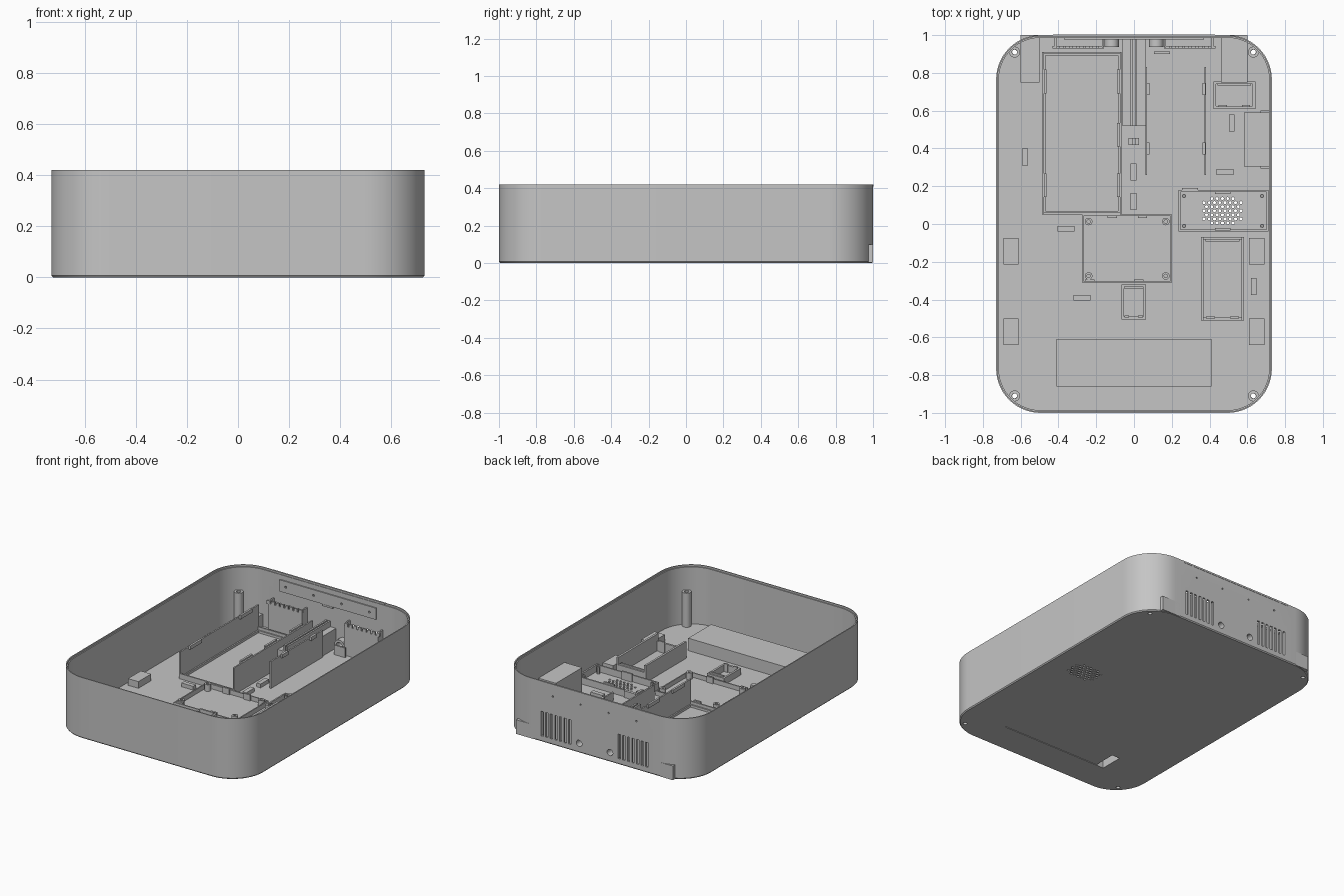
import bpy, bmesh, math
from mathutils import Matrix, Vector

if "Cube" in bpy.data.objects:
    bpy.data.objects.remove(bpy.data.objects["Cube"])

HX, HY, R, H, FLOOR, WALL = 0.73, 1.0, 0.235, 0.42, 0.014, 0.014

plastic = bpy.data.materials.new("grey plastic")
plastic.diffuse_color = (0.56, 0.56, 0.56, 1)
plastic.use_nodes = True
plastic.node_tree.nodes["Principled BSDF"].inputs["Base Color"].default_value = plastic.diffuse_color


def finish(bm, name, smooth=False):
    bmesh.ops.recalc_face_normals(bm, faces=bm.faces)
    me = bpy.data.meshes.new(name)
    bm.to_mesh(me)
    bm.free()
    me.materials.append(plastic)
    ob = bpy.data.objects.new(name, me)
    bpy.context.collection.objects.link(ob)
    if smooth:
        smooth_object(ob)
    return ob


def activate(ob):
    bpy.ops.object.select_all(action='DESELECT')
    ob.select_set(True)
    bpy.context.view_layer.objects.active = ob


def smooth_object(ob):
    activate(ob)
    bpy.ops.object.shade_smooth_by_angle(angle=math.radians(30))


def add_box(bm, x0, x1, y0, y1, z0, z1):
    m = Matrix.Translation(((x0 + x1) / 2, (y0 + y1) / 2, (z0 + z1) / 2))
    m = m @ Matrix.Diagonal((x1 - x0, y1 - y0, z1 - z0, 1))
    bmesh.ops.create_cube(bm, size=1, matrix=m)


def add_cyl(bm, loc, r, depth, seg=20, along_y=False):
    m = Matrix.Translation(loc)
    if along_y:
        m = m @ Matrix.Rotation(math.pi / 2, 4, 'X')
    bmesh.ops.create_cone(bm, cap_ends=True, segments=seg, radius1=r, radius2=r,
                          depth=depth, matrix=m)


def add_tube(bm, x, y, z0, z1, r, hole, seg=20):
    rings = []
    for rad, z in ((r, z0), (r, z1), (hole, z1), (hole, z0)):
        rings.append([bm.verts.new((x + rad * math.cos(t), y + rad * math.sin(t), z))
                      for t in (2 * math.pi * i / seg for i in range(seg))])
    for a, b in zip(rings, rings[1:] + rings[:1]):
        for i in range(seg):
            j = (i + 1) % seg
            bm.faces.new((a[i], a[j], b[j], b[i]))


def boxes(name, *items):
    bm = bmesh.new()
    for b in items:
        add_box(bm, *b)
    return finish(bm, name)


def frame(name, x0, x1, y0, y1, side_h, end_h, t=0.01):
    """Tray walls: long sides and ends may differ in height."""
    return boxes(name, (x0, x0 + t, y0, y1, 0.01, side_h), (x1 - t, x1, y0, y1, 0.01, side_h),
                 (x0 + t, x1 - t, y0, y0 + t, 0.01, end_h), (x0 + t, x1 - t, y1 - t, y1, 0.01, end_h))


def cut(ob, bm):
    cutter = finish(bm, "cutter")
    mod = ob.modifiers.new("cut", 'BOOLEAN')
    mod.operation, mod.solver, mod.object = 'DIFFERENCE', 'EXACT', cutter
    activate(ob)
    bpy.ops.object.modifier_apply(modifier=mod.name)
    bpy.data.objects.remove(cutter)


# Rounded open case, lofted from the underside over the rim to the inner floor
def ring(bm, inset, z, n=14):
    out = []
    for k, (sx, sy) in enumerate(((1, 1), (-1, 1), (-1, -1), (1, -1))):
        for i in range(n + 1):
            t = math.pi / 2 * (k + i / n)
            out.append(bm.verts.new((sx * (HX - R) + (R - inset) * math.cos(t),
                                     sy * (HY - R) + (R - inset) * math.sin(t), z)))
    return out


bm = bmesh.new()
rings = [ring(bm, i, z) for i, z in ((0.006, 0), (0, 0.007), (0, H), (0.007, H),
                                     (0.007, H - 0.012), (WALL, H - 0.012), (WALL, FLOOR))]
for a, b in zip(rings, rings[1:]):
    for i in range(len(a)):
        j = (i + 1) % len(a)
        bm.faces.new((a[i], a[j], b[j], b[i]))
bm.faces.new(rings[0])
bm.faces.new(rings[-1])
case = finish(bm, "case")

# Openings in the case: vents, sockets, screw holes, speaker grille, underside slot
bm = bmesh.new()
for s in (-1, 1):
    for i in range(7):
        x = s * (0.19 + i * 0.035)
        add_box(bm, x - 0.009, x + 0.009, 0.96, 1.05, 0.04, 0.21)
    add_cyl(bm, (s * 0.118, 1.0, 0.065), 0.022, 0.1, along_y=True)
    for x in (0.107, 0.32):
        add_cyl(bm, (s * x, 1.0, 0.335), 0.006, 0.1, 8, True)
    for y in (-0.91, 0.91):
        add_cyl(bm, (s * 0.632, y, 0), 0.013, 0.1, 16)
for r in range(-3, 4):
    for c in range(8 - abs(r) % 2):
        x = 0.468 + (c - (7 - abs(r) % 2) / 2) * 0.028
        if abs(r) == 3 and abs(x - 0.468) > 0.08:
            continue
        add_cyl(bm, (x, 0.07 + r * 0.0215, 0), 0.0085, 0.1, 6)
add_box(bm, -0.4, -0.345, -0.78, -0.62, -0.05, 0.09)
cut(case, bm)
smooth_object(case)

# Shallow recess that outlines the battery lid on the underside
bm = bmesh.new()
add_box(bm, -0.35, 0.41, -0.78, -0.62, -0.05, 0.004)
cut(case, bm)

# Battery compartment with a finger opening below
compartment = boxes("battery_compartment", (-0.41, 0.41, -0.86, -0.61, 0.008, 0.1))
bm = bmesh.new()
add_box(bm, -0.4, -0.345, -0.78, -0.62, -0.05, 0.09)
cut(compartment, bm)

# Corner screw posts
bm = bmesh.new()
for x in (-0.632, 0.632):
    for y in (-0.91, 0.91):
        add_tube(bm, x, y, 0.008, 0.25, 0.029, 0.014)
finish(bm, "screw_posts", True)

# Back corner blocks reaching through the rounded corners, and the rim lip
boxes("corner_blocks", (-0.6, -0.5, 0.75, 1.0, 0.002, 0.1), (0.46, 0.6, 0.75, 1.0, 0.002, 0.1))
boxes("rim_lip", (-0.43, 0.43, 0.99, 1.002, H - 0.012, H))

# Mounting strip inside the back wall
strip = boxes("mounting_strip", (-0.37, 0.37, 0.978, 0.988, 0.295, 0.375))
boxes("strip_tab", (-0.04, 0.04, 0.976, 0.988, 0.283, 0.295))
bm = bmesh.new()
for x in (-0.32, -0.107, 0.107, 0.32):
    add_cyl(bm, (x, 0.98, 0.335), 0.008, 0.1, 10, True)
cut(strip, bm)

# Left bay with tall side walls and clips
frame("left_bay", -0.487, -0.065, 0.05, 0.91, 0.2, 0.05)
frame("left_bay_ledge", -0.478, -0.074, 0.059, 0.901, 0.03, 0.03, 0.01)
boxes("left_bay_clips", *[(x, x + 0.014, y - 0.063, y + 0.063, 0.185, 0.21)
                          for x in (-0.477, -0.089) for y in (0.205, 0.755)],
      (-0.089, -0.075, 0.41, 0.535, 0.185, 0.21))

# Right bay with one tall and one low wall, and clips
boxes("right_bay", (0.06, 0.07, 0.26, 0.83, 0.01, 0.2), (0.372, 0.382, 0.26, 0.83, 0.01, 0.07),
      (0.105, 0.19, 0.9, 0.912, 0.01, 0.08))
boxes("right_bay_clips", *[(x, x + 0.016, y - 0.032, y + 0.032, z, z + 0.025)
                           for x, z in ((0.067, 0.185), (0.362, 0.055)) for y in (0.4, 0.715)])

# Centre channel with twin rails
boxes("centre_channel", (-0.06, 0.06, 0.52, 0.988, 0.01, 0.15))
boxes("centre_rails", (-0.018, -0.006, 0.52, 0.988, 0.14, 0.19), (0.004, 0.016, 0.52, 0.988, 0.14, 0.19))

# Vent shrouds with comb teeth, and socket sleeves
for side, s in (("left", -1), ("right", 1)):
    parts = [(0.16, 0.42, 0.93, 0.942, 0.01, 0.215), (0.16, 0.17, 0.94, 0.988, 0.01, 0.235),
             (0.41, 0.42, 0.94, 0.988, 0.01, 0.235)]
    parts += [(0.163 + i * 0.035, 0.187 + i * 0.035, 0.93, 0.942, 0.21, 0.235) for i in range(8)]
    boxes(side + "_vent_shroud", *[(min(s * a, s * b), max(s * a, s * b), *r) for a, b, *r in parts])
    bm = bmesh.new()
    add_tube(bm, 0, 0, -0.026, 0.026, 0.038, 0.022)
    bmesh.ops.transform(bm, verts=bm.verts, matrix=Matrix.Translation((s * 0.118, 0.964, 0.065))
                        @ Matrix.Rotation(math.pi / 2, 4, 'X'))
    finish(bm, side + "_socket_sleeve", True)

# Circuit board tray, speaker tray and smaller component trays
frame("board_tray", -0.275, 0.2, -0.31, 0.05, 0.045, 0.045, 0.008)
boxes("board_clips", *[(x, x + 0.05, y, y + 0.012, 0.01, 0.055)
                       for x, y in ((-0.14, 0.032), (0.02, 0.032), (-0.26, -0.305), (0.0, -0.305))])
frame("speaker_tray", 0.235, 0.712, -0.04, 0.18, 0.06, 0.06)
boxes("speaker_clips", (0.43, 0.51, 0.16, 0.172, 0.01, 0.07), (0.43, 0.51, -0.034, -0.022, 0.01, 0.07),
      (0.255, 0.34, 0.178, 0.19, 0.01, 0.06))
bm = bmesh.new()
for x in (-0.24, 0.168):
    for y in (-0.275, 0.013):
        add_tube(bm, x, y, 0.01, 0.06, 0.02, 0.009, 16)
for x in (0.265, 0.678):
    for y in (-0.01, 0.148):
        add_tube(bm, x, y, 0.01, 0.06, 0.011, 0.005, 12)
finish(bm, "board_posts", True)
for name, x0, x1, y0, y1, sh, eh in (("tall_tray", 0.355, 0.582, -0.51, -0.07, 0.13, 0.08),
                                     ("small_tray", -0.067, 0.063, -0.505, -0.32, 0.06, 0.06),
                                     ("switch_tray", 0.42, 0.642, 0.61, 0.755, 0.08, 0.08)):
    frame(name, x0, x1, y0, y1, sh, eh, 0.014)
    w, cx = (x1 - x0) * 0.2, (x0 + x1) / 2
    boxes(name + "_clips", *[(cx - 2 * w, cx + 2 * w, y1 - 0.022, y1 - 0.01, 0.01, eh + 0.01)],
          *[(cx + s * 1.4 * w - w / 2, cx + s * 1.4 * w + w / 2, y0 + 0.01, y0 + 0.02, 0.01, eh + 0.01)
            for s in (-1, 1)])

# Side housing and four foot blocks
boxes("side_housing", (0.582, 0.718, 0.305, 0.59, 0.01, 0.2), (0.67, 0.72, 0.295, 0.6, 0.01, 0.19))
boxes("foot_blocks", *[(x, x + 0.08, y, y + 0.14, 0.01, 0.06)
                       for x in (-0.692, 0.61) for y in (-0.215, -0.64)])

# Small wire guides
guides = [(-0.577, 0.355, 0), (0.518, 0.535, 0), (0.634, -0.33, 0), (-0.003, 0.275, 0), (-0.003, 0.118, 0),
          (-0.36, -0.025, 1), (-0.275, -0.39, 1), (0.483, 0.275, 1)]
boxes("wire_guides", *[(x - a, x + a, y - b, y + b, 0.01, 0.04)
                       for x, y, turned in guides
                       for a, b in [((0.045, 0.015) if turned else (0.015, 0.045))]])
boxes("connector", (-0.03, 0.027, 0.418, 0.455, 0.01, 0.045), (-0.01, 0.007, 0.418, 0.455, 0.04, 0.06))
